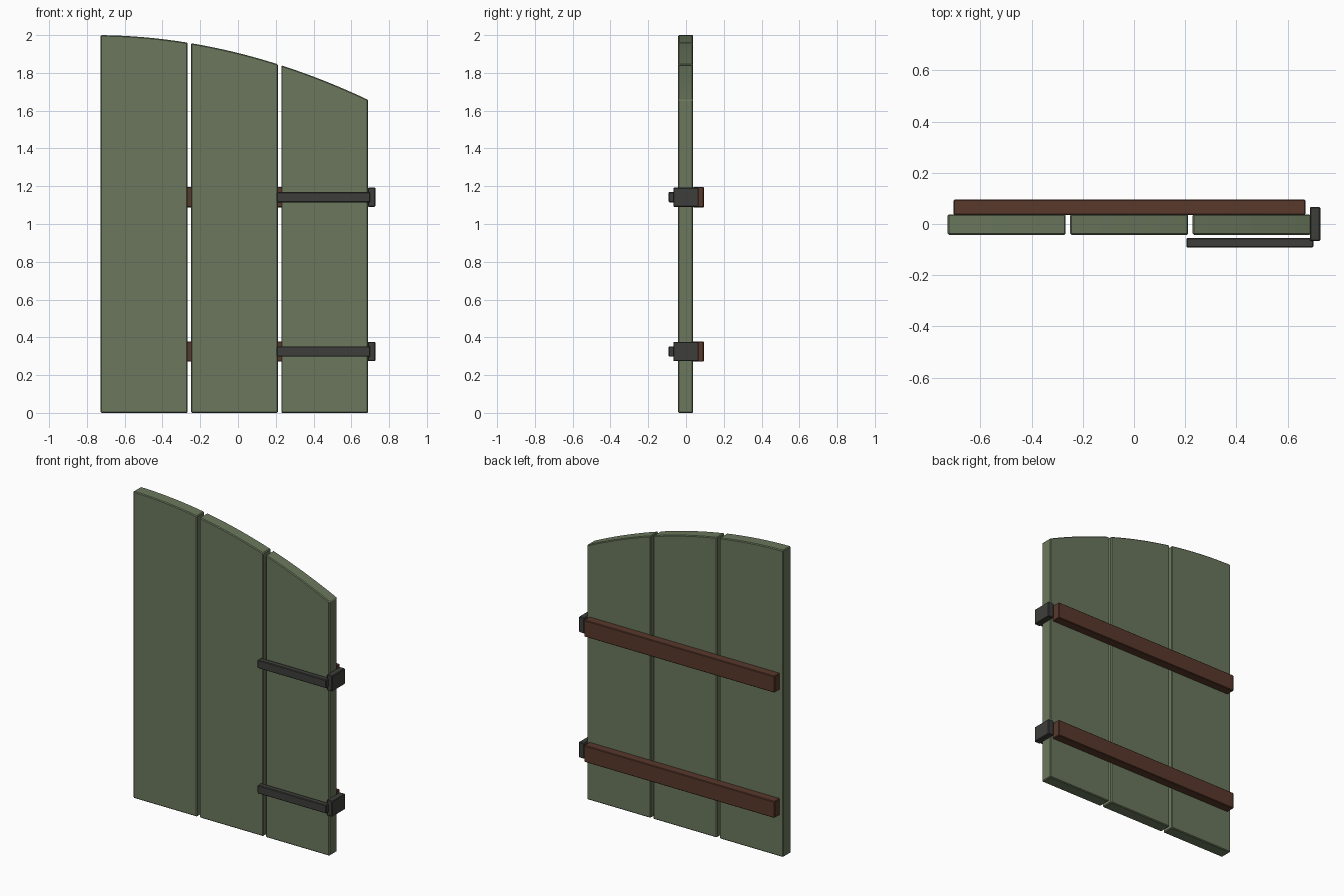
import bpy, bmesh

if "Cube" in bpy.data.objects:
    bpy.data.objects.remove(bpy.data.objects["Cube"])


def material(name, rgb):
    m = bpy.data.materials.new(name)
    m.diffuse_color = (*rgb, 1)
    m.use_nodes = True
    m.node_tree.nodes["Principled BSDF"].inputs["Base Color"].default_value = m.diffuse_color
    return m


GREEN = material("green paint", (0.145, 0.185, 0.108))
BROWN = material("brown wood", (0.098, 0.040, 0.024))
IRON = material("dark iron", (0.048, 0.048, 0.043))


def finish(name, profile, y0, y1, mat, bevel):
    """Extrude an x-z profile from y0 to y1 and soften its edges."""
    bm = bmesh.new()
    face = bm.faces.new([bm.verts.new((x, y0, z)) for x, z in profile])
    ext = bmesh.ops.extrude_face_region(bm, geom=[face])
    for v in ext["geom"]:
        if isinstance(v, bmesh.types.BMVert):
            v.co.y = y1
    bmesh.ops.recalc_face_normals(bm, faces=bm.faces[:])
    me = bpy.data.meshes.new(name)
    bm.to_mesh(me)
    bm.free()
    me.materials.append(mat)
    ob = bpy.data.objects.new(name, me)
    bpy.context.collection.objects.link(ob)
    mod = ob.modifiers.new("soft edges", "BEVEL")
    mod.width = bevel
    mod.segments = 1
    mod.limit_method = "ANGLE"
    return ob


def bar(name, x0, x1, y0, y1, z0, z1, mat):
    finish(name, [(x0, z0), (x1, z0), (x1, z1), (x0, z1)], y0, y1, mat, 0.004)


def arch(x):
    d = x + 0.727
    return 2.0 - 0.012 * d - 0.1625 * d * d


# Three planks with a continuous arched top
SEG = 8
for i in range(3):
    x0 = -0.727 + i * 0.478
    x1 = x0 + 0.46
    top = [(x1 + (x0 - x1) * k / SEG, arch(x1 + (x0 - x1) * k / SEG))
           for k in range(SEG + 1)]
    finish(f"plank_{i + 1}", [(x0, 0), (x1, 0)] + top, -0.042, 0.038, GREEN, 0.005)

# Rear battens, front hinge straps and hinge knuckles at two heights
for label, z in (("lower", 0.325), ("upper", 1.142)):
    bar(f"{label}_batten", -0.704, 0.67, 0.036, 0.095, z - 0.054, z + 0.054, BROWN)
    bar(f"{label}_hinge_strap", 0.204, 0.70, -0.092, -0.055, z - 0.027, z + 0.027, IRON)
    bar(f"{label}_hinge_knuckle", 0.687, 0.727, -0.067, 0.067, z - 0.051, z + 0.051, IRON)
